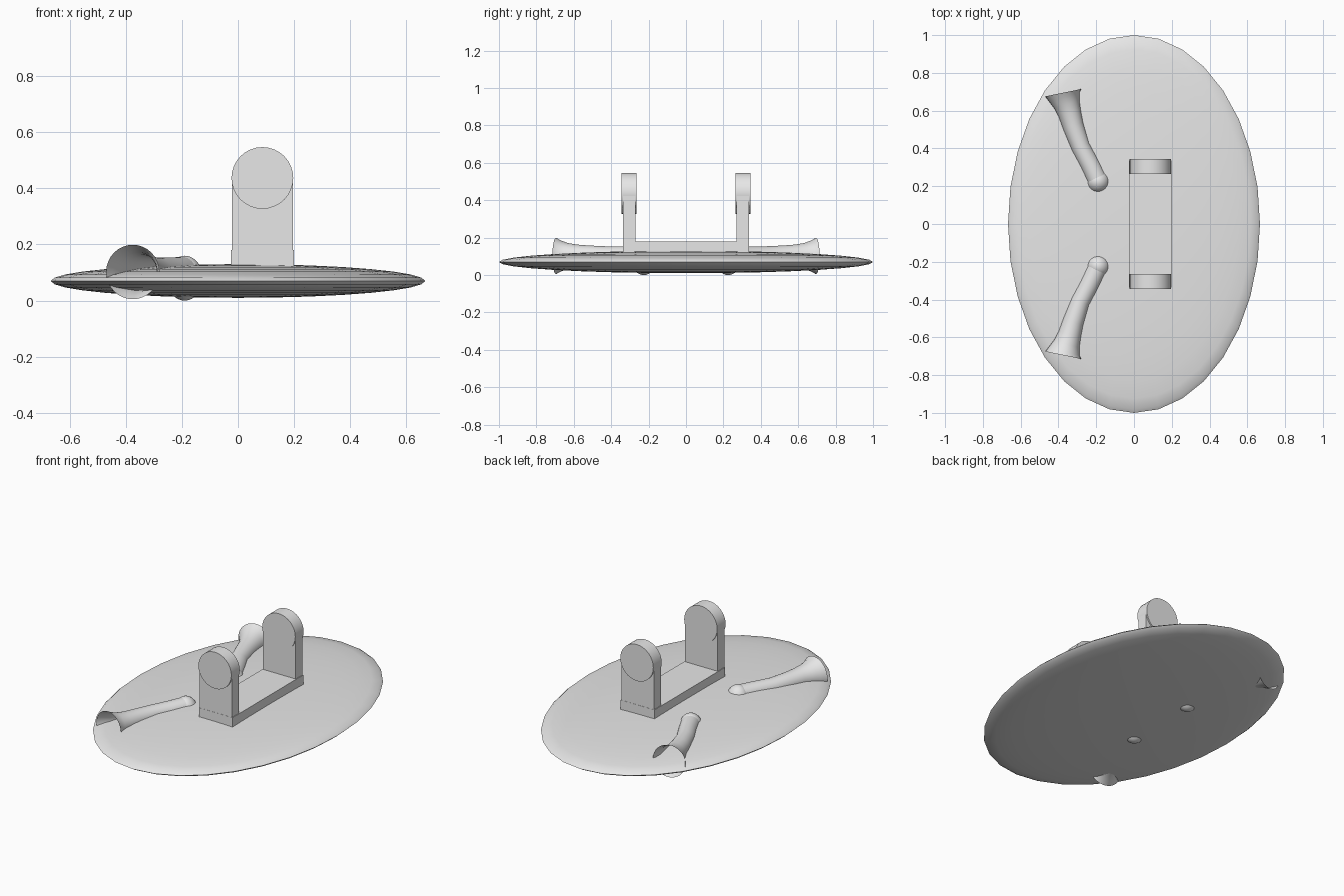
import bpy
import bmesh
import math
from mathutils import Vector

cube = bpy.data.objects.get("Cube")
if cube:
    bpy.data.objects.remove(cube, do_unlink=True)

grey = bpy.data.materials.new("light grey")
grey.use_nodes = True
colour = (0.8, 0.8, 0.8, 1)
grey.diffuse_color = colour
grey.node_tree.nodes["Principled BSDF"].inputs["Base Color"].default_value = colour


def finish(name, smooth=True):
    ob = bpy.context.object
    ob.name = name
    ob.data.materials.append(grey)
    if smooth:
        bpy.ops.object.shade_smooth_by_angle(angle=math.radians(35))
    return ob


def ellipsoid(name, centre, radii, segments, rings):
    bpy.ops.mesh.primitive_uv_sphere_add(segments=segments, ring_count=rings, location=centre)
    bpy.context.object.scale = radii
    bpy.ops.object.transform_apply(location=False, rotation=False, scale=True)
    return finish(name)


def box(name, centre, size):
    bpy.ops.mesh.primitive_cube_add(size=1, location=centre)
    bpy.context.object.scale = size
    bpy.ops.object.transform_apply(location=False, rotation=False, scale=True)
    return finish(name, False)


def horn(name, side):
    # Open flared tube lofted through (x, y, radius) stations
    stations = [(-0.19, 0.225, 0.054), (-0.235, 0.32, 0.052), (-0.283, 0.41, 0.051),
                (-0.322, 0.52, 0.056), (-0.34, 0.585, 0.061), (-0.356, 0.635, 0.07),
                (-0.368, 0.672, 0.084), (-0.375, 0.695, 0.097)]
    sides = 32
    points = [Vector((x, y * side, 0.102)) for x, y, r in stations]
    bm = bmesh.new()
    rings = []
    for i, p in enumerate(points):
        along = (points[min(i + 1, len(points) - 1)] - points[max(i - 1, 0)]).normalized()
        if i == len(points) - 1:
            along = Vector((-0.2, 0.98 * side, 0)).normalized()
        across = along.cross(Vector((0, 0, 1)))
        r = stations[i][2]
        rings.append([bm.verts.new(p + across * r * math.cos(a) + Vector((0, 0, r * math.sin(a))))
                      for a in (2 * math.pi * k / sides for k in range(sides))])
    for a, b in zip(rings, rings[1:]):
        for k in range(sides):
            n = (k + 1) % sides
            bm.faces.new((a[k], a[n], b[n], b[k]))
    # Turn the outer wall outwards
    face = next(iter(bm.faces))
    if face.normal.length == 0:
        bm.normal_update()
    if face.normal.dot(face.calc_center_median() - (points[0] + points[1]) / 2) < 0:
        bmesh.ops.reverse_faces(bm, faces=bm.faces[:])
    mesh = bpy.data.meshes.new(name)
    bm.to_mesh(mesh)
    bm.free()
    ob = bpy.data.objects.new(name, mesh)
    bpy.context.collection.objects.link(ob)
    bpy.ops.object.select_all(action="DESELECT")
    ob.select_set(True)
    bpy.context.view_layer.objects.active = ob
    finish(name)


# Oval body disc
ellipsoid("oval_disc", (0, 0, 0.07), (0.667, 1, 0.06), 32, 16)

# Bracket base
box("bracket_base", (0.087, 0, 0.145), (0.225, 0.674, 0.07))

for side, label in ((-1, "front"), (1, "back")):
    # Upright with a round head
    box(label + "_upright", (0.087, 0.303 * side, 0.29), (0.217, 0.066, 0.29))
    bpy.ops.mesh.primitive_cylinder_add(vertices=32, radius=0.11, depth=0.08,
                                        location=(0.087, 0.304 * side, 0.437),
                                        rotation=(math.pi / 2, 0, 0))
    finish(label + "_upright_head")
    # Flared horn and the ball at its inner end
    horn(label + "_horn", side)
    ellipsoid(label + "_horn_ball", (-0.19, 0.225 * side, 0.08), (0.065, 0.065, 0.08), 32, 16)
